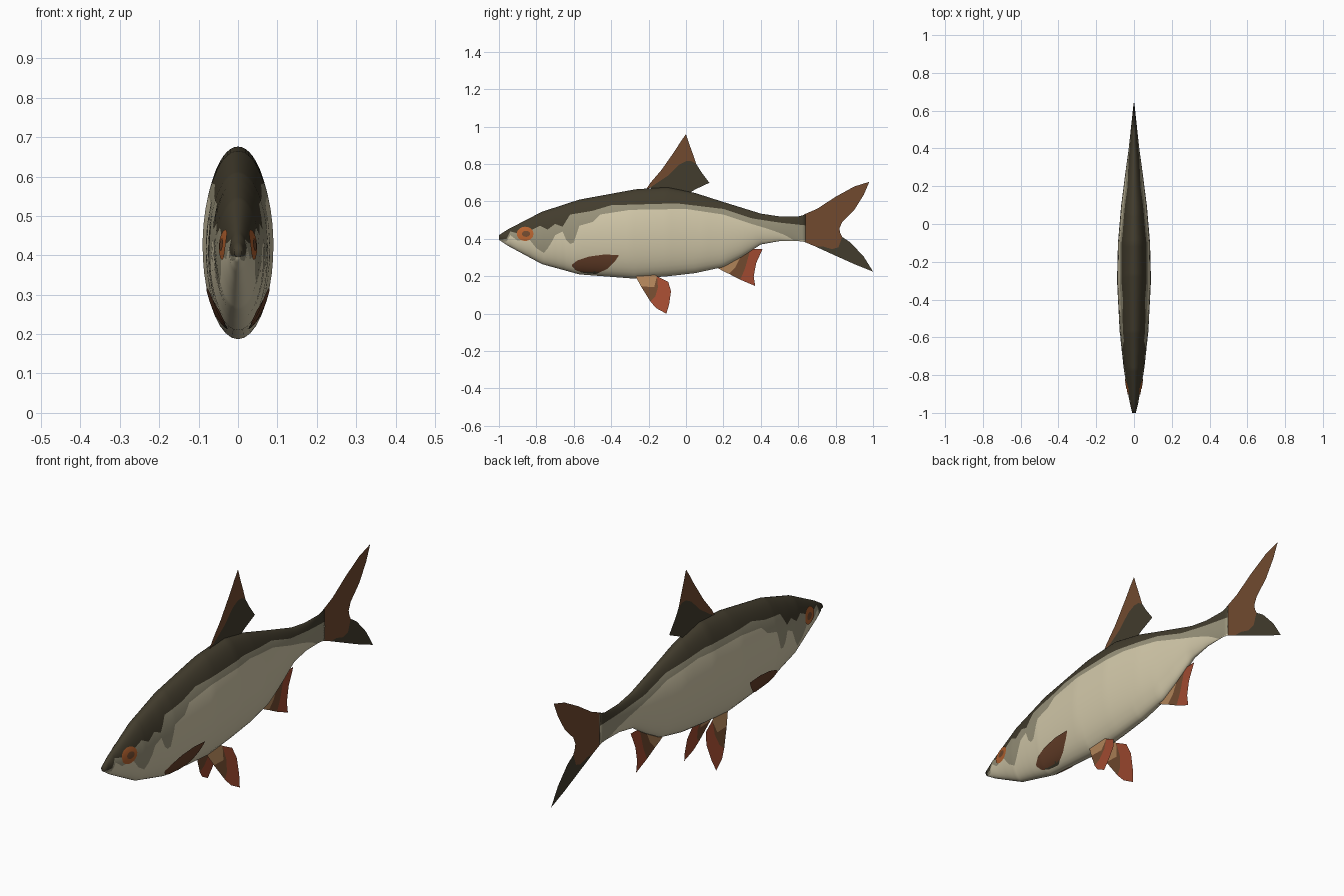
import bpy, math
from math import pi, sin, cos, asin, sqrt

if "Cube" in bpy.data.objects:
    bpy.data.objects.remove(bpy.data.objects["Cube"])


def material(name, hexcol):
    def lin(v):
        v /= 255
        return v / 12.92 if v < 0.04045 else ((v + 0.055) / 1.055) ** 2.4
    m = bpy.data.materials.new(name)
    m.diffuse_color = [lin((hexcol >> s) & 255) for s in (16, 8, 0)] + [1]
    m.use_nodes = True
    m.node_tree.nodes["Principled BSDF"].inputs["Base Color"].default_value = m.diffuse_color
    return m


CREAM = material("belly cream", 0xD3C9AA)
MID = material("flank olive grey", 0x98927A)
DARK = material("back dark olive", 0x423C2D)
BROWN = material("fin brown", 0x714A2F)
RED = material("fin red", 0xA04A30)
TAN = material("fin tan", 0xB08358)
DEEP = material("pectoral dark brown", 0x663F29)
ORANGE = material("eye orange", 0xB5622F)


def make(name, verts, faces, mats, idx, smooth=False):
    me = bpy.data.meshes.new(name)
    me.from_pydata(verts, [], faces)
    for m in mats:
        me.materials.append(m)
    for p, i in zip(me.polygons, idx):
        p.material_index = i
        p.use_smooth = smooth
    ob = bpy.data.objects.new(name, me)
    bpy.context.collection.objects.link(ob)
    return ob


def interp(tab, y):
    """Piecewise-linear lookup in a list of (y, value)."""
    if y <= tab[0][0]:
        return tab[0][1]
    for (a, u), (b, v) in zip(tab, tab[1:]):
        if y <= b:
            return u + (v - u) * (y - a) / (b - a)
    return tab[-1][1]


# body outline and colour borders along the length
TOP = [(-1, .42), (-.95, .452), (-.77, .545), (-.57, .61), (-.27, .665), (-.1, .676), (.05, .645),
       (.2, .597), (.4, .535), (.5, .52), (.6, .52), (.64, .53)]
BOTTOM = [(-1, .395), (-.95, .362), (-.77, .265), (-.57, .21), (-.27, .187), (-.1, .2), (.05, .217),
          (.2, .25), (.3, .305), (.4, .37), (.5, .388), (.6, .388), (.64, .383)]
WIDTH = [(-1, .01), (-.95, .022), (-.77, .054), (-.57, .076), (-.3, .09), (-.1, .085), (.1, .068),
         (.3, .042), (.4, .028), (.64, .002)]
BACK = [(-1, .395), (-.96, .40), (-.94, .44), (-.9, .43), (-.84, .44), (-.78, .47), (-.74, .45),
        (-.7, .48), (-.66, .465), (-.62, .53), (-.5, .55), (-.4, .58), (-.05, .59), (.2, .56),
        (.35, .51), (.5, .487), (.64, .472)]
FLANK = [(-1, .39), (-.96, .385), (-.94, .42), (-.9, .39), (-.84, .4), (-.8, .35), (-.76, .325),
         (-.73, .36), (-.7, .42), (-.66, .44), (-.63, .37), (-.6, .38), (-.57, .47), (-.5, .49),
         (-.46, .53), (-.3, .555), (0, .56), (.2, .53), (.35, .48), (.45, .45), (.53, .42), (.58, .39)]


def section(y):
    t, b = interp(TOP, y), interp(BOTTOM, y)
    return (t + b) / 2, (t - b) / 2, interp(WIDTH, y)


def skin_x(y, z):
    c, h, w = section(y)
    return w * sqrt(max(0, 1 - ((z - c) / h) ** 2))


# body: lofted ellipses whose rings follow the colour borders
ys = sorted({round(-1 + .02 * i, 3) for i in range(83)} | {p[0] for p in TOP + BOTTOM + WIDTH})
BANDS = (12, 4, 8)
verts, faces, idx = [], [], []
half = sum(BANDS)
n = 2 * half
for y in ys:
    c, h, w = section(y)
    def ang(z):
        return asin(max(-.98, min(.98, (z - c) / h)))
    lo, hi = ang(interp(FLANK, y)), ang(interp(BACK, y))
    stops = [-pi / 2, lo, max(hi, lo + .01), pi / 2]
    angs = [stops[k] + (stops[k + 1] - stops[k]) * i / BANDS[k]
            for k in range(3) for i in range(BANDS[k])] + [pi / 2]
    verts += [(w * cos(a), y, c + h * sin(a)) for a in angs]
    verts += [(-w * cos(a), y, c + h * sin(a)) for a in angs[-2:0:-1]]
for r in range(len(ys) - 1):
    for i in range(n):
        j = (i + 1) % n
        faces.append((r * n + i, r * n + j, r * n + n + j, r * n + n + i))
        k = i if i < half else n - 1 - i
        idx.append(0 if k < BANDS[0] else 1 if k < BANDS[0] + BANDS[1] else 2)
faces += [tuple(range(n))[::-1], tuple(range(len(verts) - n, len(verts)))]
idx += [2, 1]
# flip so normals face outward
make("body", verts, [f[::-1] for f in faces], [CREAM, MID, DARK], idx, True)


def skin_patch(name, upper, lower, side, rule, mats, nu=28, nv=12, lift=.003):
    """Thin patch lying on the body between two curves z(y)."""
    y0, y1 = upper[0][0], upper[-1][0]
    vs, fs, ix = [], [], []
    for i in range(nu + 1):
        y = y0 + (y1 - y0) * i / nu
        a, b = interp(lower, y), interp(upper, y)
        for j in range(nv + 1):
            z = a + (b - a) * j / nv
            vs.append((side * (skin_x(y, z) + lift), y, z))
    for i in range(nu):
        for j in range(nv):
            p = i * (nv + 1) + j
            f = (p, p + nv + 1, p + nv + 2, p + 1)
            fs.append(f if side > 0 else f[::-1])
            q = [sum(vs[k][d] for k in f) / 4 for d in (1, 2)]
            ix.append(rule(*q))
    make(name, vs, fs, mats, ix, True)


def oval(cy, cz, ry, rz, s):
    return [(cy + ry * -cos(pi * i / 16), cz + s * rz * sin(pi * i / 16)) for i in range(17)]


PEC_UP = [(-.61, .262), (-.58, .285), (-.52, .305), (-.44, .316), (-.36, .314)]
PEC_LOW = [(-.61, .255), (-.59, .232), (-.55, .218), (-.48, .212), (-.42, .24), (-.38, .28), (-.36, .31)]
for s, tag in ((1, "right"), (-1, "left")):
    # eyes and pectoral fins lie on the skin
    skin_patch("eye_" + tag, oval(-.86, .427, .045, .038, 1), oval(-.86, .427, .045, .038, -1), s,
               lambda y, z: 0, [ORANGE])
    skin_patch("pupil_" + tag, oval(-.855, .427, .022, .016, 1), oval(-.855, .427, .022, .016, -1), s,
               lambda y, z: 0, [BROWN], lift=.005)
    skin_patch("pectoral_fin_" + tag, PEC_UP, PEC_LOW, s,
               lambda y, z: int(z < .225 and y < -.47), [DEEP, DARK], lift=.004)


def fin(name, regions, x_of=lambda z: 0):
    """Flat fin made of coloured (y, z) outlines."""
    vs, fs = [], []
    for _, pts in regions:
        fs.append(tuple(range(len(vs), len(vs) + len(pts))))
        vs += [(x_of(z), y, z) for y, z in pts]
    make(name, vs, fs, [m for m, _ in regions], range(len(regions)))


# dorsal fin
d_edge = [(.055, .8), (.03, .815), (0, .815), (-.04, .795), (-.1, .735), (-.19, .675)]
fin("dorsal_fin", [
    (BROWN, [(-.22, .655), (-.19, .70), (-.13, .77), (-.06, .87), (-.025, .925), (0, .96),
             (.02, .90), (.04, .845)] + d_edge),
    (DARK, d_edge[::-1] + [(.08, .76), (.125, .70), (.05, .665), (0, .635), (-.18, .65)])])

# tail fin
t_edge = [(.835, .41), (.815, .355), (.78, .345), (.73, .36), (.69, .36)]
fin("tail_fin", [
    (BROWN, [(.63, .385), (.63, .53), (.7, .56), (.8, .625), (.9, .68), (.98, .705), (.95, .635),
             (.9, .555), (.835, .49), (.82, .455), (.825, .43)] + t_edge),
    (DARK, t_edge[::-1] + [(.88, .38), (.95, .305), (1, .225), (.9, .265), (.8, .31)])])

# anal fin
fin("anal_fin", [
    (TAN, [(.15, .255), (.2, .227), (.23, .213), (.265, .25), (.3, .32), (.2, .27)]),
    (BROWN, [(.23, .213), (.29, .182), (.315, .24), (.345, .345), (.3, .32), (.265, .25)]),
    (RED, [(.29, .182), (.37, .148), (.362, .2), (.375, .27), (.41, .347), (.345, .345), (.315, .24)])])

# pelvic fins, splayed outward
for s, tag in ((1, "right"), (-1, "left")):
    fin("pelvic_fin_" + tag, [
        (TAN, [(-.27, .2), (-.24, .145), (-.17, .143), (-.155, .2), (-.17, .212), (-.25, .212)]),
        (BROWN, [(-.24, .145), (-.19, .065), (-.165, .09), (-.15, .14), (-.155, .2), (-.17, .143)]),
        (RED, [(-.19, .065), (-.16, .03), (-.105, 0), (-.09, .05), (-.08, .12), (-.095, .17),
               (-.155, .2), (-.15, .14), (-.165, .09)])],
        lambda z: s * (.028 + (.2 - z) * .275))
